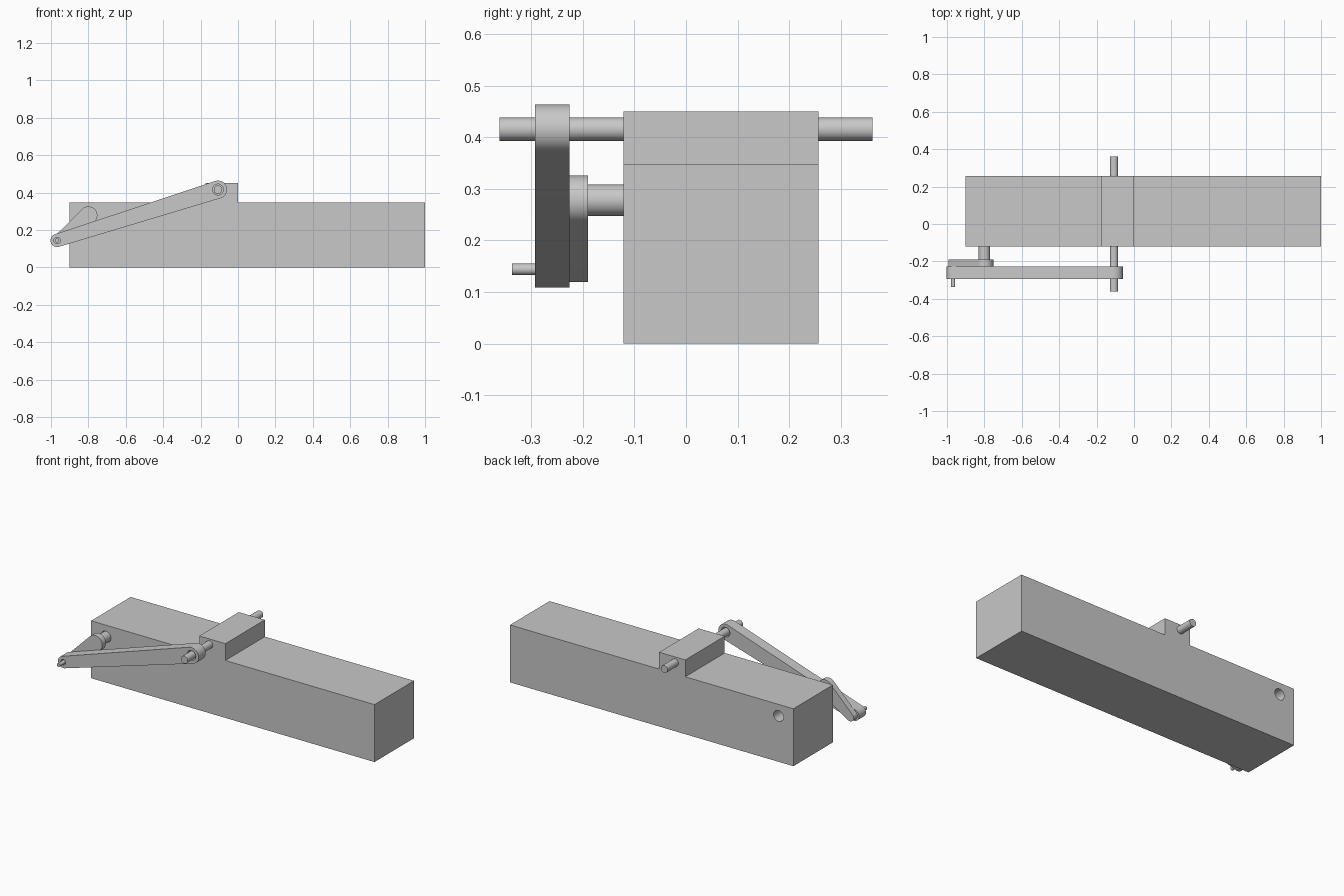
import bpy, bmesh
from math import pi, cos, sin, atan2, acos, hypot, radians

if "Cube" in bpy.data.objects:
    bpy.data.objects.remove(bpy.data.objects["Cube"])

grey = bpy.data.materials.new("machined grey")
grey.use_nodes = True
grey.diffuse_color = (0.58, 0.58, 0.58, 1)
grey.node_tree.nodes["Principled BSDF"].inputs["Base Color"].default_value = grey.diffuse_color


def arc(centre, r, start, end, n):
    """Points in the x-z plane along an arc."""
    return [(centre[0] + r * cos(start + (end - start) * i / n),
             centre[1] + r * sin(start + (end - start) * i / n)) for i in range(n + 1)]


def circle(centre, r):
    return arc(centre, r, 0, 2 * pi, 48)[:-1]


def link_outline(c1, r1, c2, r2):
    """Two rounded ends joined by tangent edges."""
    dx, dz = c2[0] - c1[0], c2[1] - c1[1]
    a = atan2(dz, dx)
    b = acos((r1 - r2) / hypot(dx, dz))
    return arc(c1, r1, a + b, a + 2 * pi - b, 28) + arc(c2, r2, a - b, a + b, 28)


def extrude(name, outline, y0, y1):
    """Extrude an x-z outline along y."""
    bm = bmesh.new()
    face = bm.faces.new([bm.verts.new((x, y0, z)) for x, z in outline])
    result = bmesh.ops.extrude_face_region(bm, geom=[face], use_keep_orig=True)
    for v in result["geom"]:
        if isinstance(v, bmesh.types.BMVert):
            v.co.y = y1
    bmesh.ops.recalc_face_normals(bm, faces=bm.faces)
    mesh = bpy.data.meshes.new(name)
    bm.to_mesh(mesh)
    bm.free()
    mesh.materials.append(grey)
    obj = bpy.data.objects.new(name, mesh)
    bpy.context.collection.objects.link(obj)
    return obj


def select(obj):
    bpy.ops.object.select_all(action="DESELECT")
    obj.select_set(True)
    bpy.context.view_layer.objects.active = obj


def drill(obj, centre, r):
    """Cut a round hole through a part along y."""
    cutter = extrude("drill_cutter", circle(centre, r), -0.5, 0.5)
    cutter.hide_render = True
    mod = obj.modifiers.new("hole", "BOOLEAN")
    mod.operation, mod.solver, mod.object = "DIFFERENCE", "EXACT", cutter
    select(obj)
    bpy.ops.object.modifier_apply(modifier=mod.name)
    bpy.data.objects.remove(cutter)


# Pivot centres (x, z) and the body's front and back
shaft_c, crank_c, slide_c = (-0.80, 0.278), (-0.967, 0.144), (-0.107, 0.416)
front, back = -0.121, 0.257

# Body with raised slider block
body = extrude("body_block", [(-0.90, 0), (1, 0), (1, 0.348), (0, 0.348), (0, 0.45),
                              (-0.175, 0.45), (-0.175, 0.348), (-0.90, 0.348)], front, back)
drill(body, shaft_c, 0.033)

# Connecting rod with a hole at each end
rod = extrude("connecting_rod", link_outline(slide_c, 0.048, crank_c, 0.035), -0.293, -0.226)
drill(rod, slide_c, 0.029)
drill(rod, crank_c, 0.017)

# Crank arm, shaft and pins
parts = [
    body, rod,
    extrude("crank_arm", link_outline(shaft_c, 0.048, crank_c, 0.025), -0.226, -0.190),
    extrude("crank_shaft", circle(shaft_c, 0.0305), -0.190, 0.0),
    extrude("crank_pin", circle(crank_c, 0.011), -0.338, -0.226),
    extrude("slider_pin_front", circle(slide_c, 0.0225), -0.362, front),
    extrude("slider_pin_back", circle(slide_c, 0.0225), back, 0.362),
]
for part in parts:
    select(part)
    bpy.ops.object.shade_smooth_by_angle(angle=radians(30))
